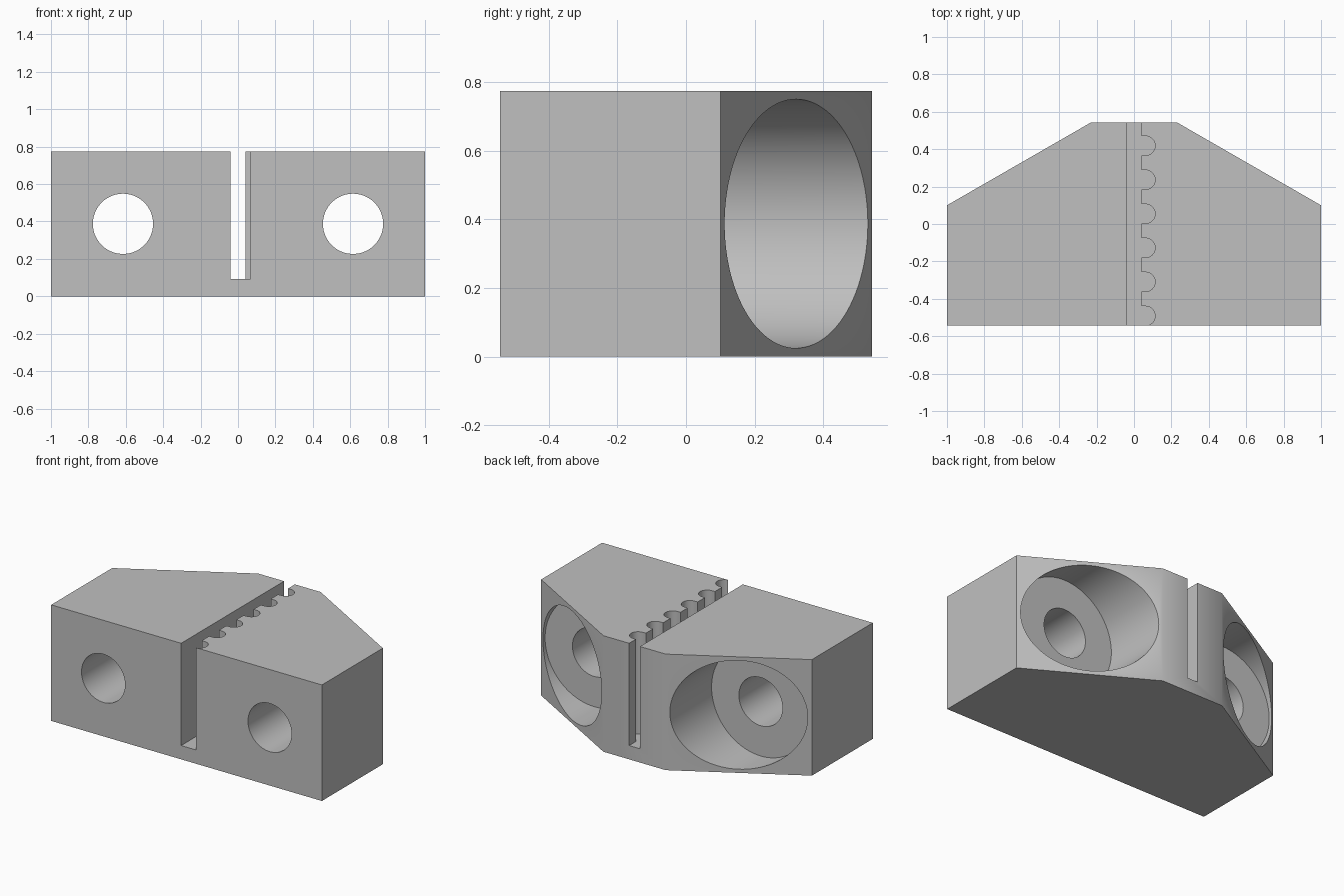
import bpy, bmesh, math

if "Cube" in bpy.data.objects:
    bpy.data.objects.remove(bpy.data.objects["Cube"])

HALF_Y, HEIGHT = 0.543, 0.775

grey = bpy.data.materials.new("light_grey")
grey.diffuse_color = (0.527, 0.527, 0.527, 1)
grey.use_nodes = True
grey.node_tree.nodes["Principled BSDF"].inputs["Base Color"].default_value = grey.diffuse_color


def prism(name, pts, z0, z1):
    """Extrude a counter-clockwise xy outline from z0 to z1."""
    bm = bmesh.new()
    low = [bm.verts.new((x, y, z0)) for x, y in pts]
    high = [bm.verts.new((x, y, z1)) for x, y in pts]
    bm.faces.new(low[::-1])
    bm.faces.new(high)
    n = len(pts)
    for i in range(n):
        j = (i + 1) % n
        bm.faces.new((low[i], low[j], high[j], high[i]))
    bmesh.ops.recalc_face_normals(bm, faces=bm.faces)
    me = bpy.data.meshes.new(name)
    bm.to_mesh(me)
    bm.free()
    ob = bpy.data.objects.new(name, me)
    bpy.context.collection.objects.link(ob)
    return ob


def bore(name, x, r, y0, y1):
    """Cylinder along y at half height."""
    bpy.ops.mesh.primitive_cylinder_add(vertices=96, radius=r, depth=y1 - y0,
                                        location=(x, (y0 + y1) / 2, HEIGHT / 2),
                                        rotation=(math.pi / 2, 0, 0))
    ob = bpy.context.object
    ob.name = name
    return ob


# Block with two chamfered back corners
block = prism("clamp_block", [(-1, -HALF_Y), (1, -HALF_Y), (1, 0.1), (0.23, HALF_Y),
                              (-0.23, HALF_Y), (-1, 0.1)], 0, HEIGHT)
block.data.materials.append(grey)

# Slot outline with round-ended belt-tooth grooves on its right side
r, x_in, x_arc, pitch = 0.052, 0.04, 0.061, 0.182
outline = [(-0.04, -0.7), (x_arc, -0.7)]
for i in range(6):
    cy = -0.4915 + pitch * i
    if i:
        outline.append((x_in, cy - r))
    else:
        outline.append((x_arc, cy - r - 0.02))
    for k in range(25):
        a = math.pi * (k / 24 - 0.5)
        outline.append((x_arc + r * math.cos(a), cy + r * math.sin(a)))
    outline.append((x_in, cy + r))
outline += [(x_in, 0.7), (-0.04, 0.7)]
cutters = [prism("slot_cutter", outline, 0.092, 1.0)]

# Through holes and counterbores
for side, s in (("left", -1), ("right", 1)):
    cutters.append(bore(side + "_hole_cutter", s * 0.615, 0.161, -0.8, 0.8))
    cutters.append(bore(side + "_counterbore_cutter", s * 0.615, 0.363, 0.09, 0.9))

# Cut, then remove the cutters
bpy.ops.object.select_all(action='DESELECT')
block.select_set(True)
bpy.context.view_layer.objects.active = block
for c in cutters:
    c.hide_render = True
    m = block.modifiers.new(c.name, 'BOOLEAN')
    m.operation, m.solver, m.object = 'DIFFERENCE', 'EXACT', c
    bpy.ops.object.modifier_apply(modifier=m.name)
for c in cutters:
    bpy.data.objects.remove(c, do_unlink=True)

bpy.ops.object.shade_smooth_by_angle(angle=math.radians(30))
